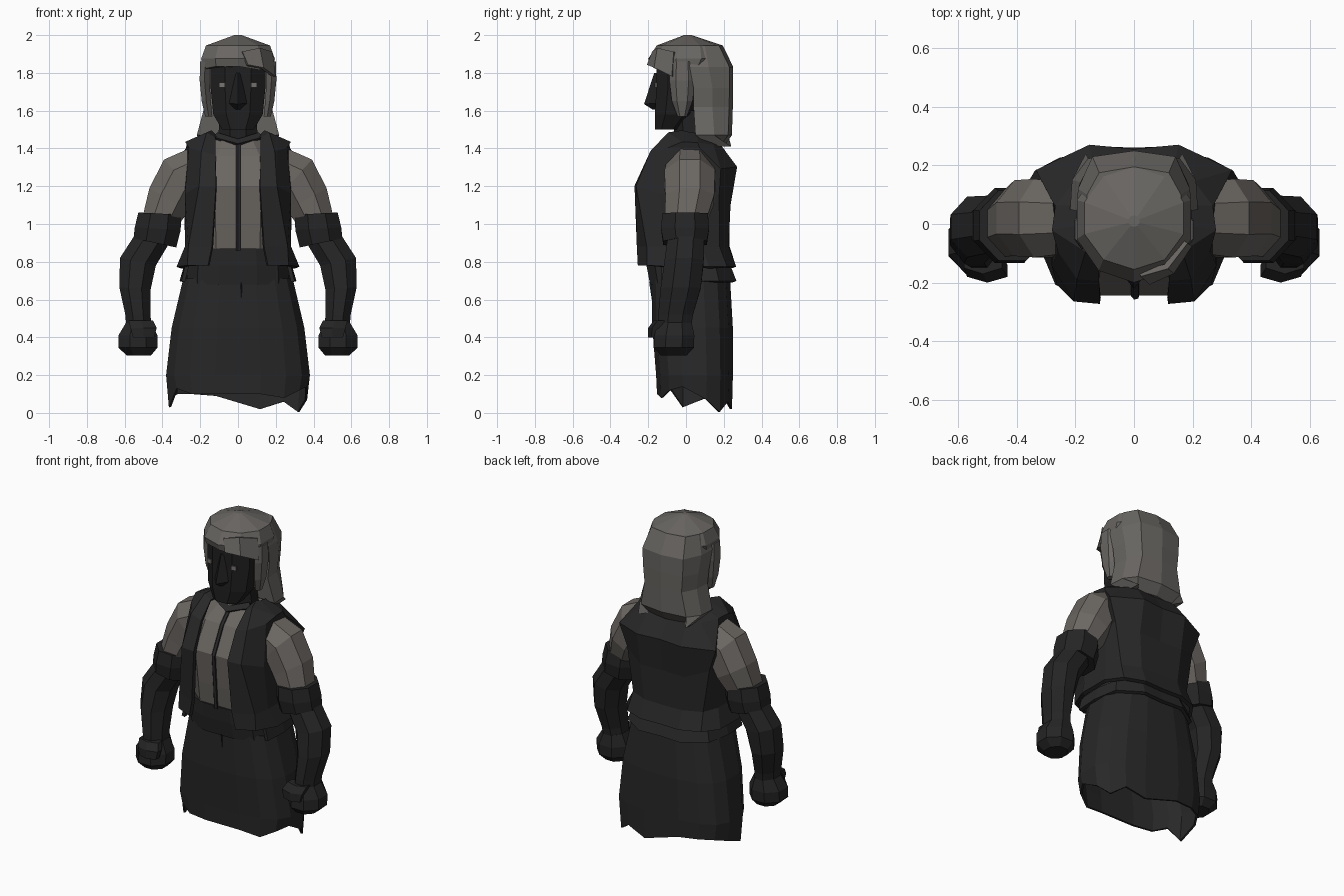
import bpy, bmesh, math
from mathutils import Vector


def material(name, r, g, b):
    m = bpy.data.materials.new(name)
    m.diffuse_color = (r, g, b, 1)
    return m


HAIR = material("grey_hair", .140, .132, .122)
SHIRT = material("pale_cloth", .145, .132, .119)
VEST = material("dark_leather", .021, .021, .022)
SKIRT = material("dark_cloth", .021, .021, .021)
SKIN = material("dark_skin", .014, .014, .014)
GLOVE = material("black_leather", .018, .018, .018)
EYE = material("eye_grey", .18, .175, .165)


def grid(name, rows, mat, closed=True, caps=True, mirror=False, thick=0):
    """Skin rows of points into a flat-shaded surface."""
    bm = bmesh.new()
    vs = [[bm.verts.new(p) for p in row] for row in rows]
    n = len(vs[0])
    for a, b in zip(vs, vs[1:]):
        for i in range(n if closed else n - 1):
            j = (i + 1) % n
            bm.faces.new((a[i], a[j], b[j], b[i]))
    if closed and caps:
        bm.faces.new(vs[0])
        bm.faces.new(vs[-1])
    bmesh.ops.recalc_face_normals(bm, faces=bm.faces)
    me = bpy.data.meshes.new(name)
    bm.to_mesh(me)
    bm.free()
    me.materials.append(mat)
    ob = bpy.data.objects.new(name, me)
    bpy.context.collection.objects.link(ob)
    if mirror:
        ob.modifiers.new("mirror", 'MIRROR').merge_threshold = .002
    if thick:
        s = ob.modifiers.new("thickness", 'SOLIDIFY')
        s.thickness, s.offset = thick, 0
    return ob


def ring(x, y, z, rx, ry, tilt=0, n=8, p=1.0):
    """Rounded ring of n points, tilted about the y axis (degrees)."""
    t, out = math.radians(tilt), []
    for i in range(n):
        a = 2 * math.pi * (i + .5) / n
        c, s = math.cos(a), math.sin(a)
        u = math.copysign(abs(c) ** p, c) * rx
        v = math.copysign(abs(s) ** p, s) * ry
        out.append(Vector((x + u * math.cos(t), y + v, z + u * math.sin(t))))
    return out


def loft(name, rings, mat, n=8, p=1.0, **kw):
    return grid(name, [ring(*r, n=n, p=p) for r in rings], mat, **kw)


# --- head, neck, nose, eyes
loft("head", [(0, -.10, 1.50, .09, .07), (0, -.06, 1.58, .14, .112),
              (0, -.04, 1.72, .155, .125), (0, -.04, 1.86, .155, .125)], SKIN, p=.85)
loft("neck", [(0, .02, 1.38, .15, .13), (0, .02, 1.45, .115, .09),
              (0, .01, 1.60, .10, .08)], SKIN)
grid("nose", [[(-.012, -.155, 1.80), (.012, -.155, 1.80), (0, -.168, 1.80)],
              [(-.056, -.15, 1.64), (.056, -.15, 1.64), (0, -.222, 1.635)],
              [(-.03, -.14, 1.605), (.03, -.14, 1.605), (0, -.175, 1.605)]], SKIN)
grid("eyes", [[(.07, -.168, z), (.1, -.163, z), (.1, -.154, z), (.07, -.159, z)]
              for z in (1.722, 1.748)], EYE, mirror=True)

# --- hair: cap with fringe, long back, side locks
cap = loft("hair_cap", [(0, .0, 1.82, .198, .185), (0, .015, 1.875, .205, .215),
                        (0, .02, 1.945, .178, .175), (0, .01, 2.0, .02, .02)],
           HAIR, n=10)
for v in cap.data.vertices:                       # uneven fringe
    if v.co.z < 1.85 and v.co.y < -.1:
        v.co.z += .015 if v.co.x < 0 else -.005
half = [(1.41, .17, .14, .20), (1.47, .218, .05, .243), (1.62, .178, .04, .248),
        (1.72, .19, .04, .25), (1.83, .197, .02, .25), (1.945, .165, .0, .195)]
grid("hair_back", [[(w, f, z), (w * .97, f + .1, z), (w * .72, b - .02, z), (0, b, z),
                    (-w * .72, b - .02, z), (-w * .97, f + .1, z), (-w, f, z),
                    (0, f + .02, z)] for z, w, f, b in half], HAIR)
loft("side_locks", [(.155, -.02, 1.57, .022, .025), (.168, -.02, 1.65, .028, .055),
                    (.177, -.02, 1.76, .03, .068), (.175, -.02, 1.86, .03, .06)],
     HAIR, n=6, mirror=True)
grid("swept_fringe_lock", [[(.02, -.17, 1.91), (.11, -.145, 1.93), (.175, -.06, 1.91)],
                           [(.05, -.198, 1.84), (.13, -.162, 1.825), (.19, -.07, 1.78)]],
     HAIR, closed=False, thick=.02)

# --- shirt body with a dark front placket
loft("shirt", [(0, 0, .80, .25, .215), (0, -.005, 1.0, .255, .235),
               (0, -.01, 1.2, .27, .25), (0, .02, 1.36, .25, .19),
               (0, .03, 1.45, .16, .11)], SHIRT, n=8, p=.8)
front = [(.86, -.222), (1.0, -.231), (1.2, -.246), (1.36, -.163), (1.44, -.085)]
grid("shirt_placket", [[(-.010, y, z), (.0, y - .012, z), (.015, y - .008, z), (.017, y, z)]
                       for z, y in front], VEST)
grid("shirt_collar", [[(0, -.115, 1.42), (.13, -.06, 1.455)],
                      [(0, -.085, 1.445), (.11, -.04, 1.48)]],
     VEST, closed=False, mirror=True, thick=.015)

# --- open vest: rows run from the front edge round to the middle of the back
rows = [
    [(.155, -.245, .78), (.26, -.20, .78), (.315, -.07, .77), (.315, .12, .77),
     (.25, .21, .77), (.13, .255, .77), (0, .25, .77)],
    [(.135, -.25, .88), (.255, -.20, .88), (.27, -.1, .88), (.27, .08, .88),
     (.235, .17, .88), (.13, .215, .88), (0, .22, .88)],
    [(.115, -.262, 1.2), (.20, -.255, 1.2), (.27, -.14, 1.16), (.27, .08, 1.14),
     (.275, .17, 1.15), (.15, .225, 1.1), (0, .22, 1.1)],
    [(.12, -.185, 1.36), (.19, -.18, 1.38), (.25, -.09, 1.40), (.265, .07, 1.40),
     (.325, .18, 1.29), (.15, .26, 1.3), (0, .245, 1.3)],
    [(.125, -.09, 1.45), (.165, -.09, 1.475), (.27, -.02, 1.43), (.26, .06, 1.425),
     (.20, .14, 1.41), (.13, .17, 1.42), (0, .165, 1.42)],
    [(.115, -.04, 1.455), (.14, -.02, 1.485), (.15, .0, 1.48), (.15, .06, 1.47),
     (.12, .10, 1.46), (.08, .12, 1.46), (0, .12, 1.46)]]
grid("vest", rows, VEST, closed=False, mirror=True, thick=.022)

# --- waist band, flared lower hem
loft("waist_band", [(0, .01, .68, .28, .205), (0, .005, .78, .275, .22),
                    (0, 0, .87, .26, .225)], SKIRT, n=12, p=.75)
hem = [[(.27, -.13), (.275, .02), (.25, .15), (.13, .225), (0, .225)],
       [(.29, -.13), (.30, .02), (.275, .17), (.14, .258), (0, .25)]]
grid("waist_hem", [[(x, y, z) for x, y in r] for r, z in zip(hem, (.78, .695))],
     VEST, closed=False, mirror=True, thick=.02)

# --- skirt with a ragged hem, open below
levels = [(0, .025, .71, .288, .205), (0, .035, .45, .35, .21),
          (0, .045, .20, .38, .20), (0, .045, .09, .365, .195)]
skirt_rows = [ring(*r, n=16, p=.7) for r in levels]
ragged = [.07, .005, .06, .02, .09, .10, .10, .08,
          .03, .13, .10, .10, .10, .08, .12, .14]
for v, z in zip(skirt_rows[-1], ragged):
    v.z = z
grid("skirt", skirt_rows, SKIRT, caps=False, thick=.012)
grid("skirt_pleat", [[(.005, -.165, .69), (.03, -.165, .69), (.018, -.195, .69)],
                     [(.012, -.160, .54), (.022, -.160, .54), (.018, -.172, .54)]], VEST)

# --- arms: sleeve, cuff, forearm, fist, thumb
loft("sleeve", [(.21, .02, 1.29, .13, .13, 68), (.305, .02, 1.245, .14, .145, 48),
                (.365, .02, 1.13, .13, .14, 30), (.41, 0, 1.02, .105, .12, 18)],
     SHIRT, mirror=True)
loft("sleeve_cuff", [(.44, -.005, .90, .125, .125, 12), (.425, -.005, .975, .132, .138, 3),
                     (.415, -.005, 1.055, .122, .13, 3)], GLOVE, mirror=True)
loft("forearm", [(.525, -.06, .46, .072, .095, 0), (.53, -.055, .52, .072, .10, 0),
                 (.545, -.028, .66, .09, .115, 3), (.53, -.01, .80, .105, .112, 12),
                 (.455, .0, .92, .10, .105, 16)], GLOVE, mirror=True)
loft("fist", [(.525, -.065, .305, .07, .075, 0), (.53, -.065, .345, .112, .115, 0),
              (.53, -.062, .41, .112, .115, 0), (.525, -.058, .48, .072, .095, 0)],
     GLOVE, mirror=True)
loft("thumb", [(.50, -.165, .40, .065, .035, 0), (.50, -.16, .45, .08, .04, 0),
               (.515, -.13, .49, .075, .04, 0)], GLOVE, n=6, mirror=True)
